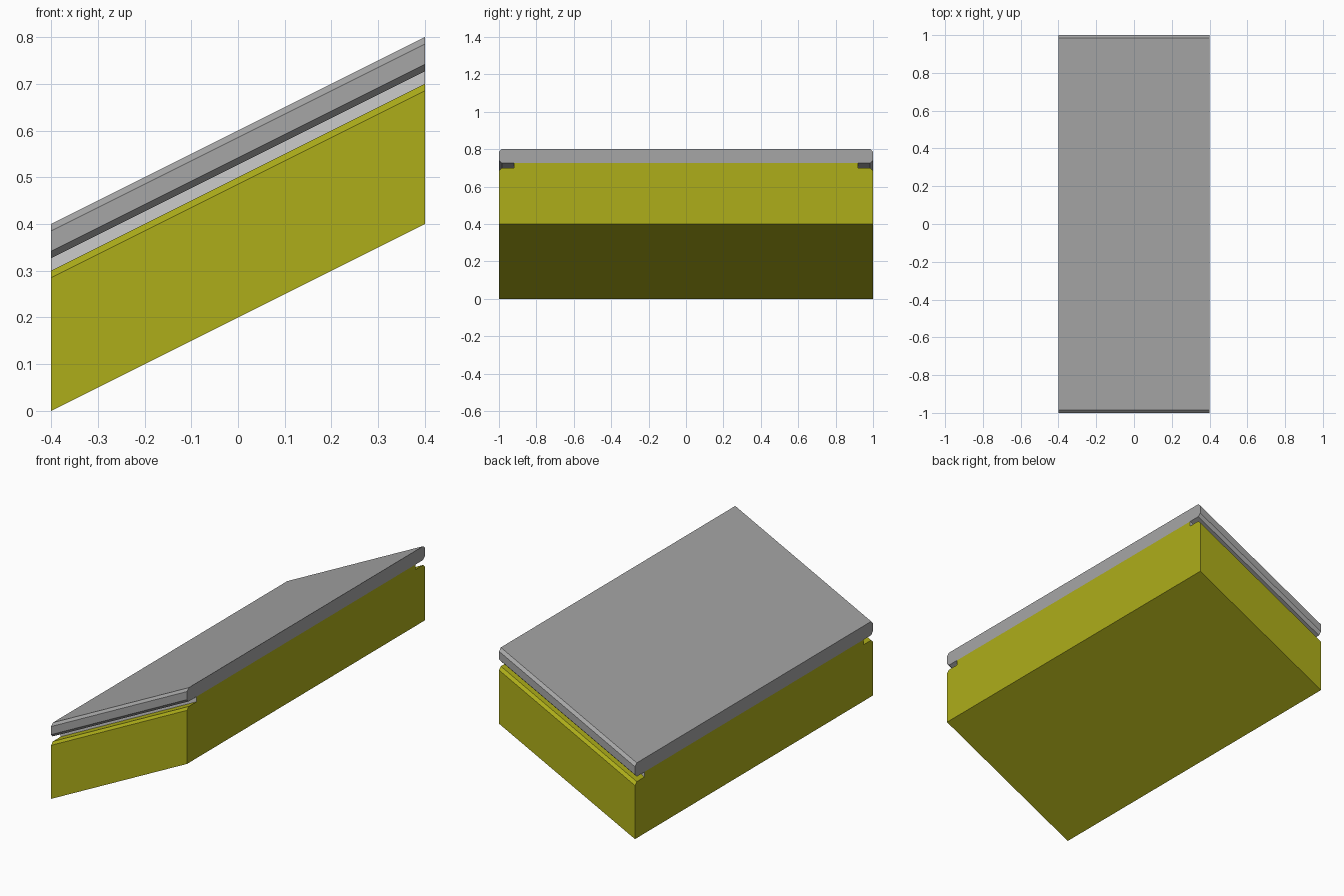
import bpy
import bmesh

if "Cube" in bpy.data.objects:
    bpy.data.objects.remove(bpy.data.objects["Cube"])

LENGTH, SLOPE = 0.8, 0.5
C = 0.015          # edge chamfer
NECK = 0.92        # half width inside the side grooves


def material(name, rgb):
    m = bpy.data.materials.new(name)
    m.diffuse_color = (*rgb, 1)
    m.use_nodes = True
    m.node_tree.nodes["Principled BSDF"].inputs["Base Color"].default_value = m.diffuse_color
    return m


yellow = material("yellow", (0.42, 0.42, 0.01))
dark_grey = material("slab_grey", (0.38, 0.38, 0.38))
light_grey = material("groove_grey", (0.8, 0.8, 0.8))


def sloped_prism(name, half, mats):
    """Mirror a half profile (y, z), extrude it along x and shear it uphill."""
    profile = half + [(-y, z) for y, z in reversed(half)]
    bm = bmesh.new()
    ends = []
    for x in (-LENGTH / 2, LENGTH / 2):
        rise = SLOPE * (x + LENGTH / 2)
        ends.append([bm.verts.new((x, y, z + rise)) for y, z in profile])
    low, high = ends
    n = len(profile)
    bm.faces.new(low)
    bm.faces.new(high)
    for i in range(n):
        j = (i + 1) % n
        bm.faces.new((low[i], low[j], high[j], high[i]))
    bmesh.ops.recalc_face_normals(bm, faces=bm.faces)
    mesh = bpy.data.meshes.new(name)
    bm.to_mesh(mesh)
    bm.free()
    for m in mats:
        mesh.materials.append(m)
    obj = bpy.data.objects.new(name, mesh)
    bpy.context.collection.objects.link(obj)
    return obj


# Yellow ramp body with a narrow neck under the slab
body = sloped_prism("ramp_body", [
    (1, 0), (1, 0.3 - C), (1 - C, 0.3), (NECK, 0.3), (NECK, 0.327)],
    [yellow, light_grey])

# Groove walls are light grey
for p in body.data.polygons:
    if abs(p.normal.y) > 0.9 and abs(p.center.y) < 0.95:
        p.material_index = 1

# Grey road slab with chamfered long edges
sloped_prism("road_slab", [
    (1 - C, 0.327), (1, 0.327 + C), (1, 0.4 - C), (1 - C, 0.4)],
    [dark_grey])
